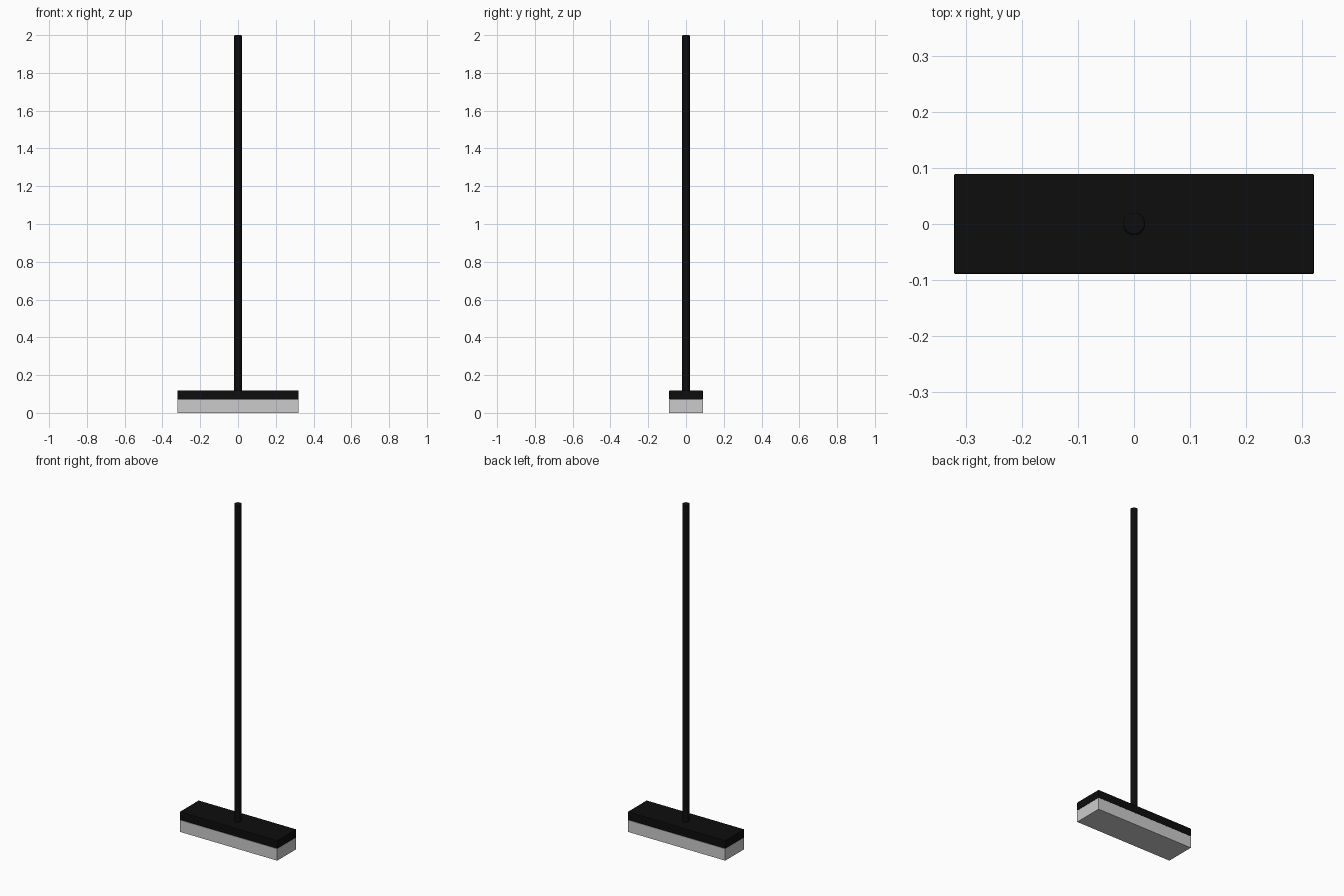
import bpy

if "Cube" in bpy.data.objects:
    bpy.data.objects.remove(bpy.data.objects["Cube"])


def bevel(obj, width, segments):
    mod = obj.modifiers.new("bevel", 'BEVEL')
    mod.width = width
    mod.segments = segments
    mod.limit_method = 'ANGLE'


def paint(obj, mat):
    obj.data.materials.append(mat)


def box(name, sx, sy, z0, z1):
    bpy.ops.mesh.primitive_cube_add(size=1, location=(0, 0, (z0 + z1) / 2))
    obj = bpy.context.object
    obj.name = name
    obj.scale = (sx, sy, z1 - z0)
    bpy.ops.object.transform_apply(location=False, rotation=False, scale=True)
    return obj


black = bpy.data.materials.new("black")
black.diffuse_color = (0.004, 0.004, 0.004, 1)
black.use_nodes = True
black.node_tree.nodes["Principled BSDF"].inputs["Base Color"].default_value = black.diffuse_color

# Bristle block, left grey
bristles = box("bristles", 0.64, 0.178, 0.0, 0.07)

# Broom head with slightly softened edges
head = box("broom_head", 0.642, 0.178, 0.07, 0.119)
bevel(head, 0.003, 2)
paint(head, black)

# Long round handle, seated in the head
z0, z1 = 0.10, 2.0
bpy.ops.mesh.primitive_cylinder_add(vertices=32, radius=0.02, depth=z1 - z0,
                                    location=(0, 0, (z0 + z1) / 2))
handle = bpy.context.object
handle.name = "handle"
bpy.ops.object.shade_smooth_by_angle()
bevel(handle, 0.004, 2)
paint(handle, black)
